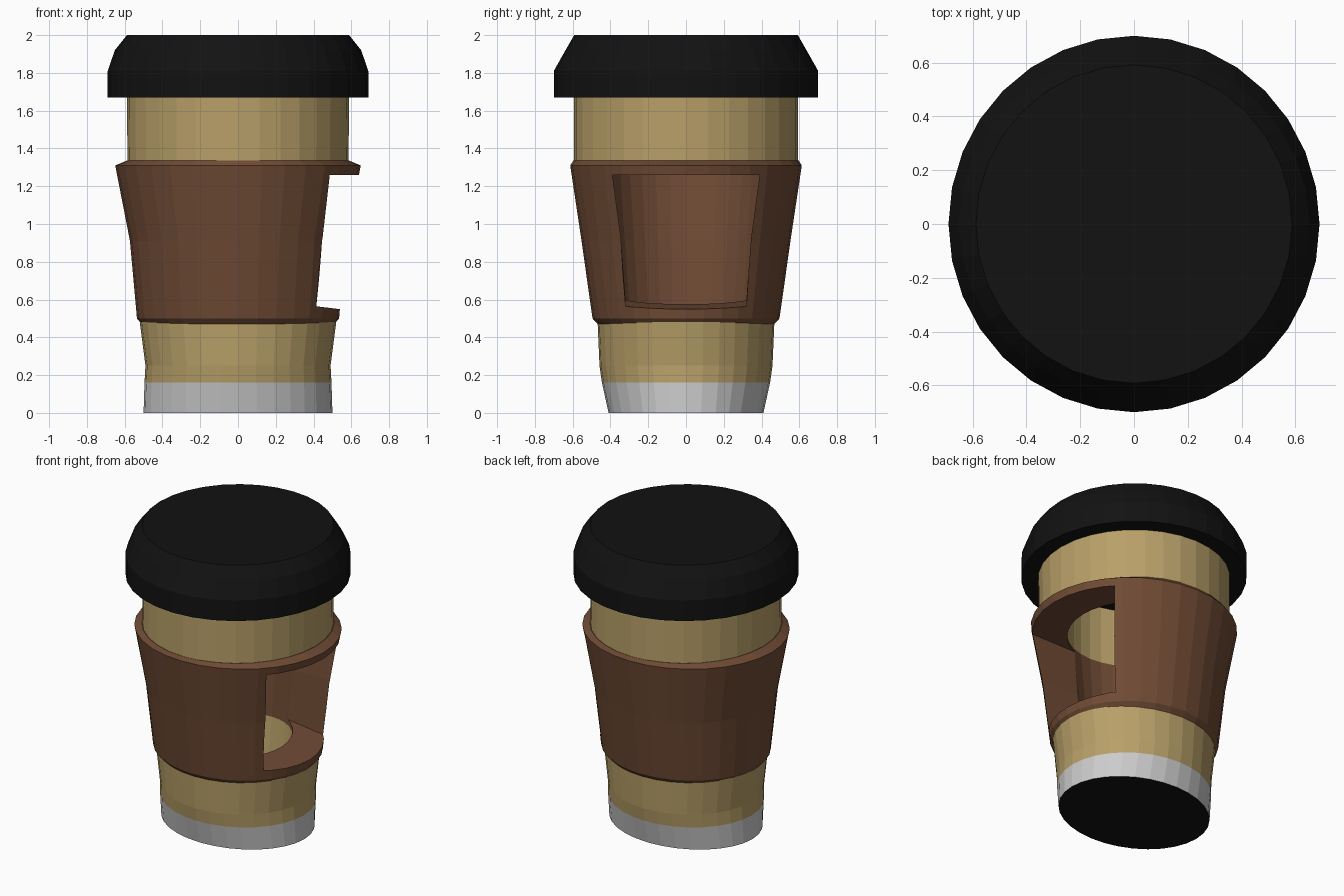
import bpy, math

if "Cube" in bpy.data.objects:
    bpy.data.objects.remove(bpy.data.objects["Cube"])

SIDES = 32


def material(name, rgb):
    m = bpy.data.materials.new(name)
    m.diffuse_color = (*rgb, 1)
    m.use_nodes = True
    m.node_tree.nodes["Principled BSDF"].inputs["Base Color"].default_value = m.diffuse_color
    return m


black = material("black_plastic", (0.006, 0.006, 0.006))
tan = material("tan_card", (0.48, 0.35, 0.14))
brown = material("brown_card", (0.16, 0.07, 0.035))


def make(name, verts, faces, mat=None):
    me = bpy.data.meshes.new(name)
    me.from_pydata(verts, [], faces)
    ob = bpy.data.objects.new(name, me)
    bpy.context.collection.objects.link(ob)
    if mat:
        me.materials.append(mat)
    return ob


def loft(name, rings, mat=None, start=False, end=False, loop=False):
    """Skin a stack of oval rings, each (x radius, y radius, height)."""
    verts = [(a * math.cos(2 * math.pi * j / SIDES), b * math.sin(2 * math.pi * j / SIDES), z)
             for a, b, z in rings for j in range(SIDES)]
    n, faces = len(rings), []
    for i in range(n if loop else n - 1):
        p, q = i * SIDES, (i + 1) % n * SIDES
        for j in range(SIDES):
            k = (j + 1) % SIDES
            faces.append((p + j, p + k, q + k, q + j))
    if start:
        faces.append(tuple(reversed(range(SIDES))))
    if end:
        faces.append(tuple(range((n - 1) * SIDES, n * SIDES)))
    return make(name, verts, faces, mat)


# Base: grey band and black underside
loft("base_band", [(0.50, 0.41, 0), (0.495, 0.445, 0.16)])
loft("base_underside", [(0.40, 0.33, 0.01), (0.50, 0.41, 0)], black, start=False, end=False)
disc = loft("base_disc", [(0.50, 0.41, 0)], black, start=True)

# Cup: lower part with its hollow inside, upper outer wall and upper lining
loft("lower_cup", [(0.495, 0.445, 0.16), (0.49, 0.458, 0.25), (0.52, 0.468, 0.48),
                   (0.32, 0.36, 0.56), (0.29, 0.31, 0.18)], tan, end=True)
loft("upper_cup", [(0.585, 0.593, 1.30), (0.588, 0.593, 1.68)], tan)
loft("upper_lining", [(0.41, 0.42, 1.67), (0.41, 0.42, 1.28)], tan)

# Lid
loft("lid", [(0.69, 0.70, 1.67), (0.69, 0.70, 1.81), (0.652, 0.638, 1.92),
             (0.588, 0.592, 2.0)], black, start=True, end=True)

# Thick sleeve with a window cut through its right side
sleeve = loft("sleeve", [(0.51, 0.468, 0.47), (0.535, 0.495, 0.50), (0.572, 0.553, 0.91),
                         (0.65, 0.613, 1.31), (0.59, 0.597, 1.335),
                         (0.41, 0.42, 1.28), (0.355, 0.39, 0.91), (0.32, 0.36, 0.56)],
              brown, loop=True)
pts = []
for x in (0.05, 1.0):
    floor = 0.614 - 0.12 * x
    pts += [(x, -0.32, floor), (x, 0.32, floor), (x, 0.345, 0.93),
            (x, 0.39, 1.26), (x, -0.39, 1.26), (x, -0.345, 0.93)]
faces = [(5, 4, 3, 2, 1, 0), (6, 7, 8, 9, 10, 11)]
faces += [(i, (i + 1) % 6, (i + 1) % 6 + 6, i + 6) for i in range(6)]
cutter = make("window_cutter", pts, faces, brown)
cutter.hide_render = True
cutter.display_type = 'WIRE'
cutter.data.flip_normals() if sum(f.normal.x * f.center.x for f in cutter.data.polygons) < 0 else None
cut = sleeve.modifiers.new("window", 'BOOLEAN')
cut.operation = 'DIFFERENCE'
cut.solver = 'EXACT'
cut.object = cutter
